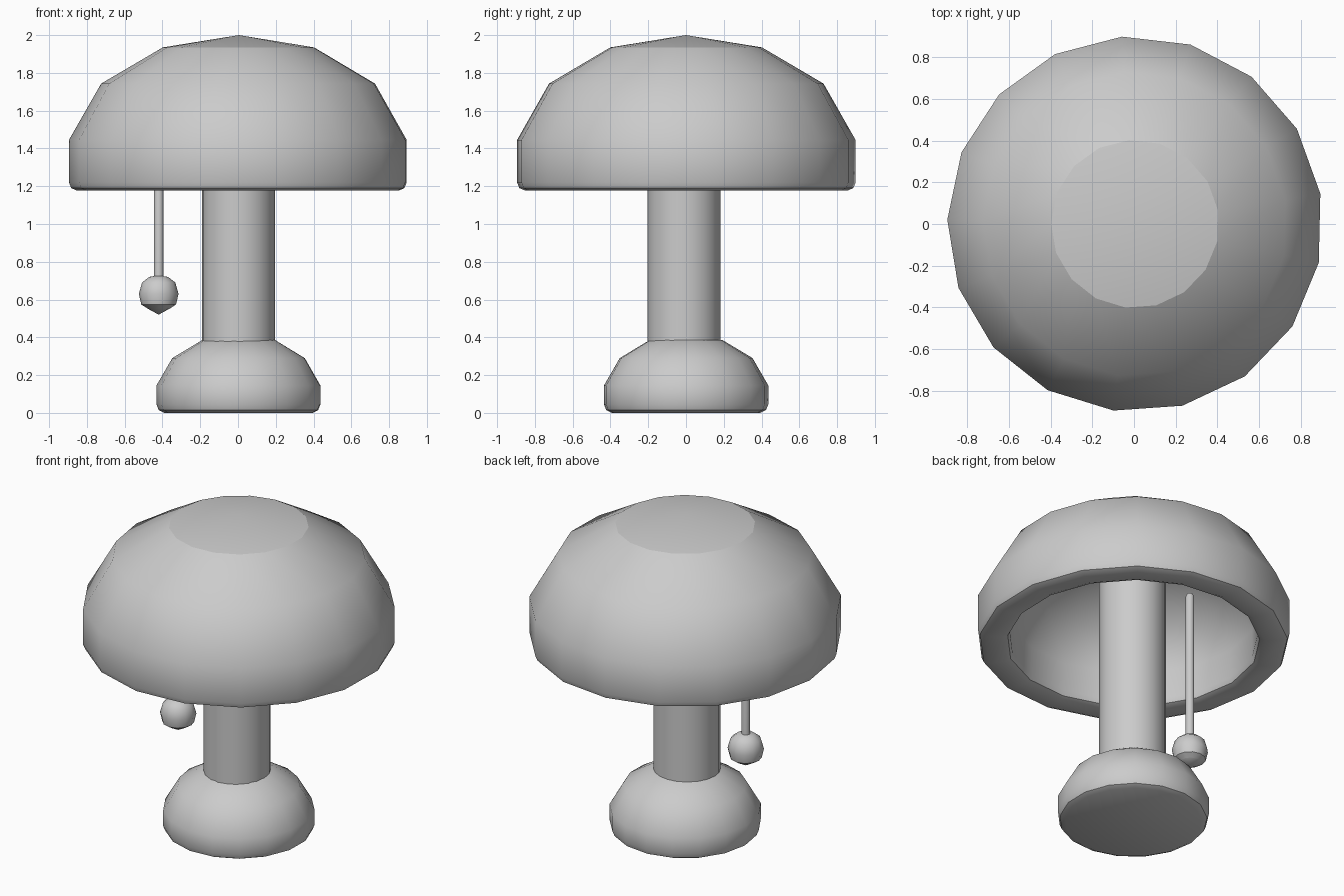
import bpy, bmesh
from math import cos, sin, pi, radians

if "Cube" in bpy.data.objects:
    bpy.data.objects.remove(bpy.data.objects["Cube"])


def lathe(name, profile, sides, start=0.0, at=(0, 0), angle=40, crease=None):
    """Spin an (r, z) profile around z; r = 0 is a pole, ring number crease stays sharp."""
    bm = bmesh.new()
    rings = []
    for r, z in profile:
        if r == 0:
            rings.append([bm.verts.new((at[0], at[1], z))] * sides)
        else:
            turn = [radians(start) + 2 * pi * i / sides for i in range(sides)]
            rings.append([bm.verts.new((at[0] + r * cos(t), at[1] + r * sin(t), z)) for t in turn])
    for a, b in zip(rings, rings[1:]):
        for i in range(sides):
            j = (i + 1) % sides
            bm.faces.new(list(dict.fromkeys((a[i], a[j], b[j], b[i]))))
    bmesh.ops.recalc_face_normals(bm, faces=bm.faces)
    bm.verts.index_update()
    sharp = {v.index for v in rings[crease]} if crease is not None else set()
    mesh = bpy.data.meshes.new(name)
    bm.to_mesh(mesh)
    bm.free()
    obj = bpy.data.objects.new(name, mesh)
    bpy.context.collection.objects.link(obj)
    bpy.ops.object.select_all(action='DESELECT')
    obj.select_set(True)
    bpy.context.view_layer.objects.active = obj
    bpy.ops.object.shade_smooth_by_angle(angle=radians(angle))
    for e in mesh.edges:
        if set(e.vertices) <= sharp:
            e.use_edge_sharp = True
    return obj


X = 0.005            # axis of the lamp
CORD = (-0.42, 0)    # axis of the pull cord

# hollow domed shade with a thick rounded rim
lathe("lamp_shade", [(0, 2.0), (0.403, 1.935), (0.73, 1.743), (0.9, 1.445),
                     (0.9, 1.22), (0.888, 1.19), (0.858, 1.177),
                     (0.76, 1.177), (0.728, 1.19), (0.716, 1.22),
                     (0.716, 1.4), (0.6, 1.61), (0.335, 1.77), (0, 1.825)],
      17, 9.3, (X, 0), crease=1)

# rounded foot
lathe("lamp_base", [(0, 0.415), (0.195, 0.385), (0.353, 0.29), (0.437, 0.145),
                    (0.437, 0.045), (0.425, 0.015), (0.395, 0), (0, 0)], 17, 9.3, (X, 0))

# column, set slightly forward
lathe("column", [(0, 0.3), (0.193, 0.3), (0.193, 1.83), (0, 1.83)], 20, 0, (X - 0.003, -0.011))

# pull cord with a rounded tip, and its ball
lathe("pull_cord", [(0, 0.65), (0.025, 0.65), (0.025, 1.655), (0.017, 1.672), (0, 1.68)], 12, at=CORD)
lathe("pull_ball", [(0, 0.52), (0.06, 0.553), (0.092, 0.574), (0.105, 0.63), (0.088, 0.69),
                    (0.05, 0.72), (0, 0.728)], 12, at=CORD, crease=1)
